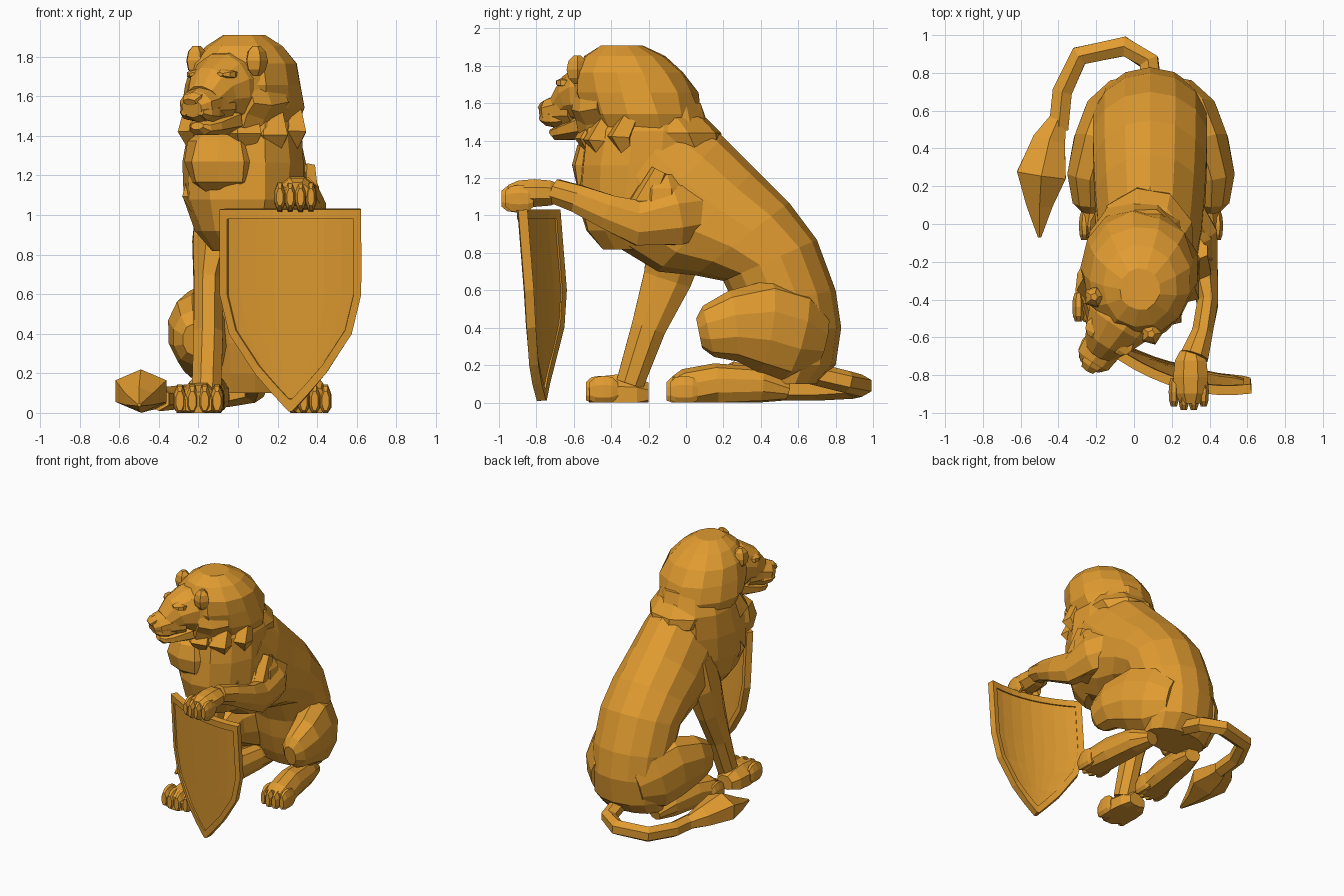
import bpy, bmesh, random
from math import sin, cos, pi, radians
from mathutils import Vector, Matrix

random.seed(4)
if "Cube" in bpy.data.objects:
    bpy.data.objects.remove(bpy.data.objects["Cube"], do_unlink=True)

gold = bpy.data.materials.new("gold")
gold.use_nodes = True
gold.diffuse_color = (.75, .33, .03, 1)
gold.node_tree.nodes["Principled BSDF"].inputs["Base Color"].default_value = gold.diffuse_color

AXES = X, Y, Z = Vector((1, 0, 0)), Vector((0, 1, 0)), Vector((0, 0, 1))
HEAD = Matrix.Translation((.06, -.3, 0)) @ Matrix.Rotation(radians(-33), 4, "Z")
SIDES = (("right", -1), ("left", 1))


def finish(name, bm, matrix=None):
    if matrix:
        bm.transform(matrix)
    bmesh.ops.remove_doubles(bm, verts=bm.verts, dist=.0005)
    bmesh.ops.recalc_face_normals(bm, faces=bm.faces)
    mesh = bpy.data.meshes.new(name)
    bm.to_mesh(mesh)
    bm.free()
    mesh.materials.append(gold)
    obj = bpy.data.objects.new(name, mesh)
    bpy.context.collection.objects.link(obj)
    return obj


def skin(name, rings, sides=8, jitter=0, star=0, matrix=None):
    """Faceted skin over rings of (centre, half axis, half axis), kept above the floor."""
    bm = bmesh.new()
    loops = []
    for centre, across, up in rings:
        loop = []
        for i in range(sides):
            angle = 2 * pi * (i + .5) / sides
            reach = 1 + random.uniform(-jitter, jitter) + (star if i % 2 else -star)
            point = centre + (across * cos(angle) + up * sin(angle)) * reach
            point.z = max(point.z, 0)
            loop.append(bm.verts.new(point))
        loops.append(loop)
    for near, far in zip(loops, loops[1:]):
        for i in range(sides):
            j = (i + 1) % sides
            bm.faces.new((near[i], near[j], far[j], far[i]))
    bm.faces.new(loops[0])
    bm.faces.new(loops[-1])
    return finish(name, bm, matrix)


def limb(name, path, ref=Z, **options):
    """Skin along a path of (x, y, z, half width, half depth)."""
    points = [Vector(stop[:3]) for stop in path]
    rings = []
    for i, (*_, width, depth) in enumerate(path):
        before, after = points[max(i - 1, 0)], points[min(i + 1, len(points) - 1)]
        tangent = (after - before).normalized()
        side = tangent.cross(ref).normalized()
        rings.append((points[i], side * width, side.cross(tangent) * depth))
    return skin(name, rings, **options)


def blob(name, centre, size, axis=1, power=1, steps=5, first=20, last=160, lean=0, **options):
    """Faceted ellipsoid along one axis; a low power makes it boxier, lean shears it along y."""
    others = [i for i in range(3) if i != axis]
    rings = []
    for step in range(steps):
        angle = radians(first + (last - first) * step / (steps - 1))
        across, up = (AXES[i] * size[i] * sin(angle) ** power for i in others)
        shift = (AXES[axis] * size[axis] + Y * lean) * cos(angle)
        rings.append((Vector(centre) + shift, across, up))
    return skin(name, rings, **options)


def head_part(name, profile, x=0, **options):
    """Part of the turned head, as (forward, height, half width, half depth)."""
    path = [(x, -forward, *rest) for forward, *rest in profile]
    return limb(name, path, matrix=HEAD, **options)


def lock(name, x, y, z, size):
    """Pointed tuft of hair hanging down."""
    limb(name, [(x, y + .08, z + .16, size * .6, .05), (x, y, z, size, .08),
                (x, y + .06, z - size * 1.5, .01, .01)], ref=Y, sides=5)


def toes(name, x, y, z, width, height):
    for i in range(4):
        offset = i - 1.5
        blob(f"{name}_{i + 1}", (x + offset * width / 4, y + abs(offset) * .02, z),
             (width / 7, .08, height), power=.5)


# Torso: back point and belly point of each slanted ring
slices = [(0, 1.55, -.45, 1), (.2, 1.42, -.38, .84), (.37, 1.25, -.15, .7),
          (.55, 1.07, .05, .68), (.7, .87, .2, .65), (.8, .6, .27, .5),
          (.83, .4, .3, .35), (.8, .2, .35, .2), (.7, .1, .4, .1)]
rings = []
for i, (back_y, back_z, belly_y, belly_z) in enumerate(slices):
    back, belly = Vector((.085, back_y, back_z)), Vector((.085, belly_y, belly_z))
    width = .31 * sin(pi * (i + 1.5) / (len(slices) + 2)) ** .25
    rings.append(((back + belly) / 2, X * width, (back - belly) / 2))
skin("torso", rings, sides=14)

# Mane: overhanging upper part, then the neck and chest part
blob("upper_mane", (.03, -.25, 1.6), (.31, .33, .33), axis=2, steps=6, last=120,
     lean=-.1, sides=13, jitter=.04)
blob("lower_mane", (.03, -.22, 1.25), (.31, .36, .46), axis=2, power=.6, steps=6,
     first=40, lean=.04, sides=13, jitter=.05)
blob("nape", (.06, -.08, 1.44), (.26, .27, .14), axis=2, power=.6, lean=-.08, sides=9, jitter=.04)
blob("chest_ruff", (-.07, -.42, 1.27), (.2, .2, .18), axis=2, power=.7, sides=9, jitter=.08)
for row, (height, reach) in enumerate([(1.42, .3), (1.08, .2)]):
    for i in range(5):
        angle = radians(32 * (i - 2) + 10 * row)
        lock(f"mane_lock_{row + 1}_{i + 1}", .03 + .25 * sin(angle), -.22 - reach * cos(angle),
             height + random.uniform(-.05, .05), .11)

# Face
head_part("face_ruff", [(.05, 1.62, .25, .27), (.17, 1.6, .23, .25), (.25, 1.6, .18, .19)],
          sides=18, star=.06)
head_part("skull", [(.15, 1.64, .19, .2), (.27, 1.64, .18, .18), (.35, 1.62, .14, .14),
                    (.42, 1.57, .1, .1)], sides=12)
head_part("muzzle", [(.32, 1.57, .13, .12), (.42, 1.56, .11, .1), (.5, 1.55, .1, .08),
                     (.54, 1.54, .06, .05)], sides=10)
head_part("lower_jaw", [(.26, 1.48, .13, .08), (.4, 1.45, .1, .05), (.46, 1.44, .07, .04),
                        (.49, 1.45, .04, .02)])
head_part("nose", [(.4, 1.63, .05, .03), (.53, 1.59, .06, .03), (.56, 1.57, .04, .02)], sides=6)
for tag, s in SIDES:
    blob(f"{tag}_brow", (s * .08, -.35, 1.71), (.07, .06, .03), sides=6, matrix=HEAD)
    blob(f"{tag}_eye", (s * .08, -.37, 1.66), (.03, .03, .015), sides=6, matrix=HEAD)
    blob(f"{tag}_whisker_pad", (s * .05, -.44, 1.52), (.06, .1, .05), sides=7, matrix=HEAD)
    blob(f"{tag}_ear", (s * .18, -.22, 1.78), (.06, .06, .08), axis=2, sides=5, matrix=HEAD)

# Standing foreleg
limb("right_foreleg", [(-.06, 0, 1.08, .16, .16), (-.12, -.05, .86, .12, .17),
                       (-.15, -.1, .66, .08, .14), (-.15, -.2, .4, .08, .1),
                       (-.16, -.3, .1, .08, .08)], ref=Y)
blob("right_forepaw", (-.2, -.36, .04), (.12, .17, .12), power=.5)
toes("right_foretoe", -.2, -.47, .06, .25, .09)

# Raised foreleg resting on the shield
limb("left_foreleg", [(.27, .04, 1.02, .12, .16), (.34, -.06, 1, .11, .17),
                      (.37, -.26, .96, .08, .13), (.39, -.42, 1.02, .06, .1),
                      (.36, -.58, 1.09, .06, .08), (.32, -.7, 1.13, .08, .07)])
blob("left_forepaw", (.3, -.81, 1.12), (.1, .15, .08), power=.5)
toes("left_foretoe", .29, -.92, 1.09, .21, .08)
blob("left_shoulder", (.31, -.13, 1.03), (.12, .15, .2), axis=2, power=.6)
lock("shoulder_lock", .36, -.22, 1.08, .06)

# Hind legs, mirrored about the body's middle
for tag, s in SIDES:
    thigh = [(.15, .72, .32, .08, .15), (.21, .58, .36, .15, .25), (.27, .42, .41, .15, .25),
             (.32, .25, .41, .13, .19), (.32, .12, .38, .1, .14), (.32, .07, .37, .05, .08)]
    foot = [(.19, .54, .06, .06, .05), (.22, .4, .09, .09, .1), (.25, .16, .09, .1, .12),
            (.27, 0, .06, .11, .12), (.27, -.06, .05, .1, .09)]
    for part, path in (("thigh", thigh), ("hind_foot", foot)):
        limb(f"{tag}_{part}", [(.09 + s * x, *rest) for x, *rest in path], sides=10)
    toes(f"{tag}_hind_toe", .09 + s * .27, -.04, .06, .22, .09)

# Tail curling round to a pointed tuft
bends = [(.1, .66, .16), (.08, .86, .11), (-.05, .94, .09), (-.29, .89, .08),
         (-.38, .7, .07), (-.4, .5, .07)]
limb("tail", [(*bend, .06, .06) for bend in bends], sides=6)
limb("tail_tuft", [(-.4, .56, .07, .05, .05), (-.45, .44, .09, .1, .08),
                   (-.49, .26, .11, .15, .11), (-.5, .1, .07, .08, .06),
                   (-.5, -.07, .04, .01, .01)], sides=6)


# Shield: bowed panel with a raised rim
def bowed(s, z, scale=1):
    s, z = s * scale, .58 + (z - .58) * scale
    return .27 + .35 * s, -.74 - .09 * s - .07 * (1 - s * s) - .08 * (z - .5), z


def solid(obj, thickness):
    modifier = obj.modifiers.new("thickness", "SOLIDIFY")
    modifier.thickness, modifier.offset = thickness, 0


rows = [(z, sin(min(z / .6, 1) * pi / 2)) for z in (1.03, .8, .6, .4, .2, .1, .01)]
columns = [i / 4 - 1 for i in range(9)]
bm = bmesh.new()
grid = [[bm.verts.new(bowed(c * width, z, .95)) for c in columns] for z, width in rows]
for upper, lower in zip(grid, grid[1:]):
    for i in range(len(columns) - 1):
        bm.faces.new((upper[i], upper[i + 1], lower[i + 1], lower[i]))
solid(finish("shield_panel", bm), .03)

outline = [(c, rows[0][0]) for c in columns] + [(width, z) for z, width in rows[1:]]
outline += [(-width, z) for z, width in reversed(rows[1:])]
bm = bmesh.new()
outer = [bm.verts.new(bowed(s, z)) for s, z in outline]
inner = [bm.verts.new(bowed(s, z, .89)) for s, z in outline]
for i in range(len(outline)):
    j = (i + 1) % len(outline)
    bm.faces.new((outer[i], outer[j], inner[j], inner[i]))
solid(finish("shield_rim", bm), .05)
